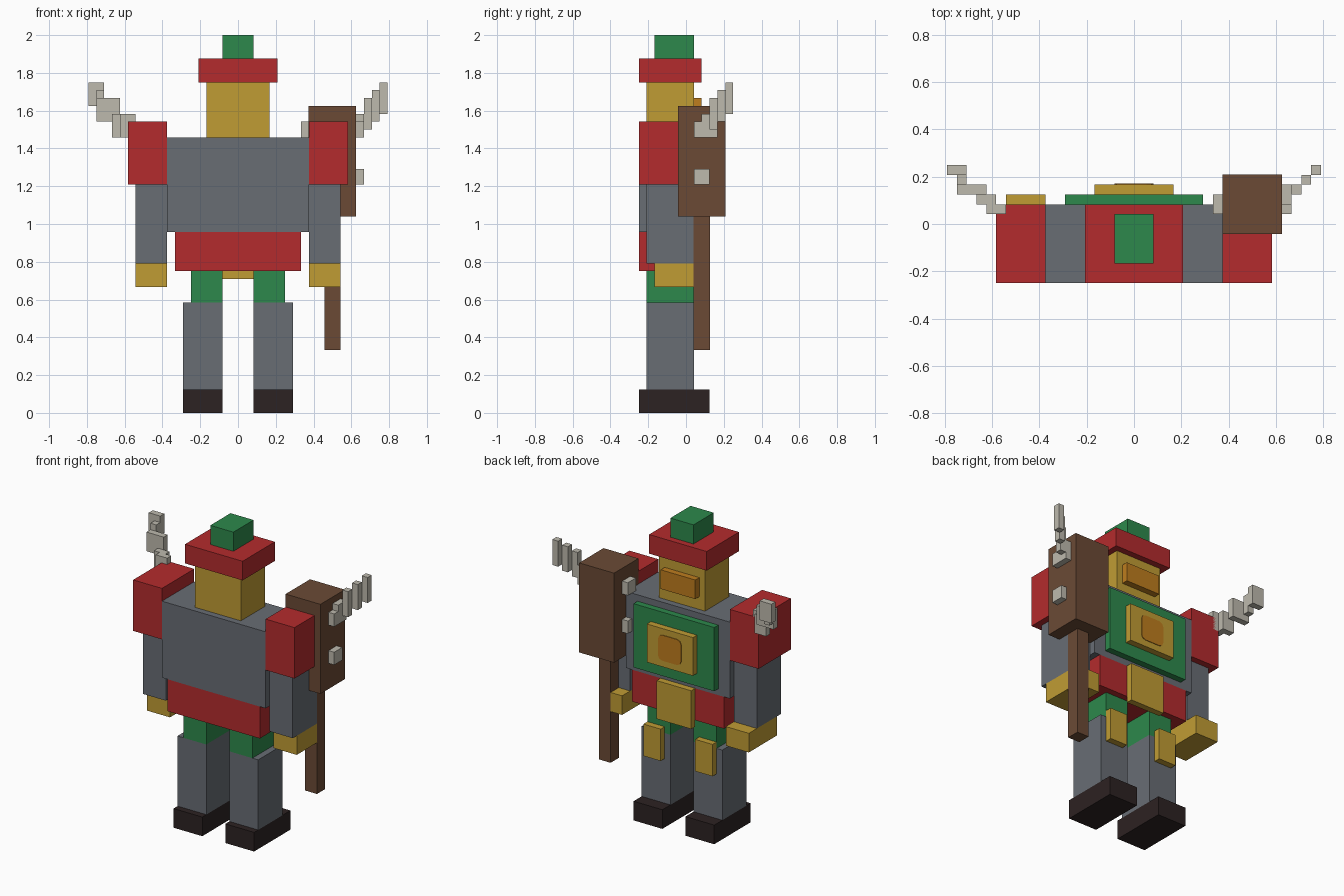
import bpy
import bmesh
from mathutils import Vector

cube = bpy.data.objects.get("Cube")
if cube:
    bpy.data.objects.remove(cube, do_unlink=True)

U = 1 / 24  # modelling grid step


def linear(c):
    c /= 255
    return c / 12.92 if c < 0.04045 else ((c + 0.055) / 1.055) ** 2.4


def material(name, *rgb):
    m = bpy.data.materials.new(name)
    m.use_nodes = True
    color = [linear(c) for c in rgb] + [1]
    m.diffuse_color = color
    m.node_tree.nodes["Principled BSDF"].inputs["Base Color"].default_value = color
    return m


red = material("red cloth", 180, 43, 45)
grey = material("grey metal", 104, 109, 116)
green = material("green trim", 45, 137, 76)
gold = material("gold", 192, 156, 52)
orange = material("orange", 190, 125, 30)
brown = material("brown wood", 107, 74, 53)
dark = material("dark leather", 44, 34, 34)
bone = material("bone", 190, 186, 174)


def box(name, mat, x, y, z, grow=0.0):
    """Box from (min, max) ranges in grid steps."""
    lo = Vector((x[0], y[0], z[0])) * U - Vector((grow,) * 3)
    hi = Vector((x[1], y[1], z[1])) * U + Vector((grow,) * 3)
    bm = bmesh.new()
    bmesh.ops.create_cube(bm, size=1)
    for v in bm.verts:
        v.co = (lo + hi) / 2 + v.co * (hi - lo)
    mesh = bpy.data.meshes.new(name)
    bm.to_mesh(mesh)
    bm.free()
    mesh.materials.append(mat)
    obj = bpy.data.objects.new(name, mesh)
    bpy.context.collection.objects.link(obj)
    return obj


def pair(name, mat, x, y, z):
    """Same box on both sides of the body."""
    box("left_" + name, mat, x, y, z)
    box("right_" + name, mat, (-x[1], -x[0]), y, z)


# Legs
pair("boot", dark, (2, 7), (-6, 3), (0, 3))
pair("shin", grey, (2, 7), (-5, 1), (3, 14))
pair("thigh", green, (2, 6), (-5, 1), (14, 18))
pair("knee_plate", gold, (3, 6), (1, 2), (10, 15))

# Body
box("waist", red, (-8, 8), (-6, 2), (18, 23))
box("buckle", gold, (-3, 3), (2, 3), (17, 23))
box("torso", grey, (-9, 9), (-6, 2), (23, 35))
box("chest_panel", green, (-7, 7), (2, 3), (24, 34))
box("chest_plate", gold, (-4, 4), (3, 4), (26, 32))

# Painted emblem with clipped corners
emblem = box("chest_emblem", orange, (-2, 2), (4, 4.1), (27, 31))
bm = bmesh.new()
bm.from_mesh(emblem.data)
corners = [e for e in bm.edges if abs(e.verts[0].co.y - e.verts[1].co.y) > 0.001]
bmesh.ops.bevel(bm, geom=corners, offset=0.03, segments=2, profile=0.5, affect='EDGES')
bm.to_mesh(emblem.data)
bm.free()

# Arms
pair("shoulder", red, (9, 14), (-6, 2), (29, 37))
pair("arm", grey, (9, 13), (-5, 1), (19, 29))
pair("hand", gold, (9, 13), (-4, 3), (16, 19))

# Head and hat
box("head", gold, (-4, 4), (-5, 1), (35, 42))
box("face_plate", orange, (-3, 3), (1, 2), (37, 40))
box("hat_brim", red, (-5, 5), (-6, 2), (42, 45))
box("hat_top", green, (-2, 2), (-4, 1), (45, 48))

# Club: handle slightly proud of the hand, head, and studs passing through
box("club_handle", brown, (11, 13), (1, 3), (8, 26), 0.001)
box("club_head", brown, (9, 15), (-1, 5), (25, 39), 0.001)
for i, z in enumerate((29, 35)):
    box(f"club_stud_{i + 1}", bone, (8, 16), (1, 3), (z, z + 2))

# Curved horn on the left side, stepping out and up
box("left_horn_1", bone, (15, 16), (2, 4), (35, 38))
for i in range(3):
    box(f"left_horn_{i + 2}", bone, (16 + i, 17 + i), (3 + i, 4 + i), (36 + i, 40 + i))

# Curved horn on the right side
right_horn = [(-15, -13, 35), (-16, -14, 35), (-18, -15, 37), (-18, -17, 38), (-19, -17, 39)]
for i, (x0, x1, z) in enumerate(right_horn):
    box(f"right_horn_{i + 1}", bone, (x0, x1), (1 + i, 2 + i), (z, z + 3))
